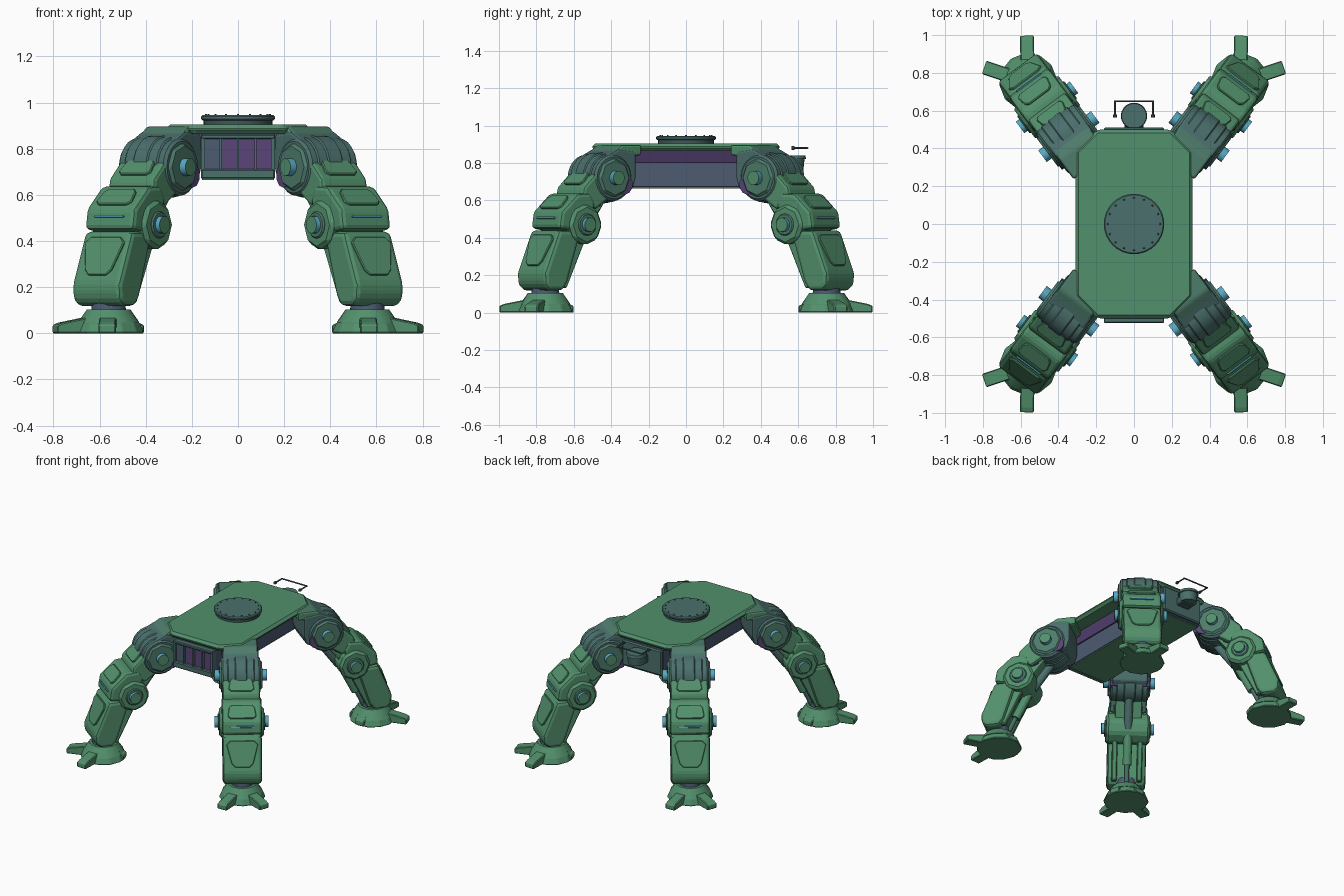
import bpy, bmesh
from math import pi, sin, cos, radians
from mathutils import Matrix, Vector

cube = bpy.data.objects.get("Cube")
if cube:
    bpy.data.objects.remove(cube)


def material(name, rgb):
    m = bpy.data.materials.new(name)
    m.use_nodes = True
    m.diffuse_color = (*rgb, 1)
    m.node_tree.nodes["Principled BSDF"].inputs["Base Color"].default_value = (*rgb, 1)
    return m


GREEN = material("armour green", (0.085, 0.28, 0.15))
MUTED = material("muted green", (0.075, 0.2, 0.145))
TEAL = material("joint teal", (0.07, 0.16, 0.15))
SLATE = material("hull slate", (0.075, 0.105, 0.165))
PURPLE = material("shadow purple", (0.1, 0.06, 0.19))
BLUE = material("pin blue", (0.1, 0.4, 0.55))
DARK = material("dark metal", (0.05, 0.095, 0.1))

I = Matrix.Identity(4)
SIDE = Matrix.Rotation(pi / 2, 4, 'X')  # profile plane becomes x-z, depth along y


def finish(bm, name, mats, matrix, bevel=0, segments=2):
    me = bpy.data.meshes.new(name)
    bm.to_mesh(me)
    bm.free()
    ob = bpy.data.objects.new(name, me)
    bpy.context.collection.objects.link(ob)
    for m in mats:
        me.materials.append(m)
    ob.matrix_world = matrix
    if bevel:
        mod = ob.modifiers.new("soft edges", 'BEVEL')
        mod.width, mod.segments, mod.limit_method = bevel, segments, 'ANGLE'
        mod.angle_limit = radians(25)
    return ob


def prism(name, pts, half, mat, matrix=I, bevel=0, segments=2, top=None):
    """Profile extruded both ways along local z; top recolours faces turned to local +y."""
    bm = bmesh.new()
    low = [bm.verts.new((x, y, -half)) for x, y in pts]
    high = [bm.verts.new((x, y, half)) for x, y in pts]
    bm.faces.new(low)
    bm.faces.new(high)
    for i in range(len(pts)):
        j = (i + 1) % len(pts)
        bm.faces.new((low[i], low[j], high[j], high[i]))
    bmesh.ops.recalc_face_normals(bm, faces=bm.faces)
    if top:
        for f in bm.faces:
            f.material_index = int(f.normal.y > 0.5)
    return finish(bm, name, [mat] + ([top] if top else []), matrix, bevel, segments)


def box(name, lo, hi, mat, matrix=I, bevel=0):
    lo, hi = Vector(lo), Vector(hi)
    c, h = (lo + hi) / 2, (hi - lo) / 2
    pts = [(-h.x, -h.y), (h.x, -h.y), (h.x, h.y), (-h.x, h.y)]
    return prism(name, pts, h.z, mat, matrix @ Matrix.Translation(c), bevel, 1)


def drum(name, r1, r2, half, mat, matrix, sides=24, bevel=0, cap=None):
    bm = bmesh.new()
    bmesh.ops.create_cone(bm, cap_ends=True, segments=sides, radius1=r1, radius2=r2, depth=2 * half)
    if cap:
        for f in bm.faces:
            f.material_index = int(abs(f.normal.z) > 0.9)
    ob = finish(bm, name, [mat] + ([cap] if cap else []), matrix, bevel, 1)
    if sides > 12:
        with bpy.context.temp_override(object=ob, active_object=ob, selected_objects=[ob],
                                       selected_editable_objects=[ob]):
            bpy.ops.object.shade_smooth_by_angle(angle=radians(35))
    return ob


def rod(name, a, b, radius, mat, matrix=I, sides=12):
    a, b = Vector(a), Vector(b)
    turn = (b - a).to_track_quat('Z', 'Y').to_matrix().to_4x4()
    return drum(name, radius, radius, (b - a).length / 2, mat,
                matrix @ Matrix.Translation((a + b) / 2) @ turn, sides)


def octagon(x, y, c):
    return [(x, c - y), (x, y - c), (x - c, y), (c - x, y),
            (-x, y - c), (-x, c - y), (c - x, -y), (x - c, -y)]


# Body: armoured deck, recessed purple band, narrow hull and belly plate
prism("deck", octagon(0.31, 0.5, 0.115), 0.0205, GREEN, Matrix.Translation((0, 0, 0.8845)), 0.017, 1)
band = [(-0.17, 0.80), (0.17, 0.80), (0.20, 0.868), (-0.20, 0.868)]
prism("recessed_band", band, 0.42, PURPLE, SIDE)
box("hull", (-0.16, -0.49, 0.67), (0.16, 0.49, 0.865), SLATE, bevel=0.004)
box("belly_plate", (-0.155, -0.485, 0.664), (0.155, 0.485, 0.672), GREEN)

# Round hatch with rim and bolts
drum("hatch_base", 0.15, 0.15, 0.012, DARK, Matrix.Translation((0, 0, 0.914)), 32)
drum("hatch", 0.16, 0.16, 0.011, TEAL, Matrix.Translation((0, 0, 0.934)), 32, 0.006)
for i in range(16):
    a = 2 * pi * i / 16
    drum("hatch_bolt", 0.005, 0.004, 0.003, DARK,
         Matrix.Translation((0.138 * cos(a), 0.138 * sin(a), 0.947)), 8)

# Front grille: frame, panes and bars
box("grille_sill", (-0.16, -0.525, 0.67), (0.16, -0.48, 0.712), TEAL, bevel=0.006)
box("grille_lintel", (-0.16, -0.525, 0.842), (0.16, -0.48, 0.862), TEAL, bevel=0.005)
for i in range(5):
    x = -0.152 + i * 0.076
    w = 0.008 if i in (0, 4) else 0.004
    box("grille_bar", (x - w, -0.522, 0.705), (x + w, -0.485, 0.85), TEAL)
    if i < 4:
        box("grille_pane", (x, -0.502, 0.705), (x + 0.076, -0.493, 0.85), SLATE if i == 0 else PURPLE)

# Rear panel, sensor drum and carrying handle
box("rear_panel", (-0.16, 0.485, 0.68), (0.16, 0.512, 0.862), TEAL, bevel=0.008)
box("sensor_mount", (-0.05, 0.50, 0.75), (0.05, 0.57, 0.81), DARK, bevel=0.006)
drum("sensor_body", 0.055, 0.062, 0.03, TEAL, Matrix.Translation((0, 0.572, 0.79)), 20)
drum("sensor_lid", 0.07, 0.066, 0.01, TEAL, Matrix.Translation((0, 0.572, 0.83)), 20)
for s in (-1, 1):
    rod("handle_arm", (0.1 * s, 0.57, 0.88), (0.1 * s, 0.652, 0.88), 0.005, DARK, sides=8)
    rod("handle_knob", (0.1 * s, 0.565, 0.88), (0.1 * s, 0.58, 0.88), 0.01, DARK, sides=8)
rod("handle_grip", (-0.105, 0.65, 0.88), (0.105, 0.65, 0.88), 0.005, DARK, sides=8)

# Leg profiles, as distance outward and height
HIP, KNEE, FOOT = (0.577, 0.72), (0.77, 0.47), 0.938
BRACKET = [(0.42, 0.86), (0.54, 0.875), (0.61, 0.84), (0.64, 0.76), (0.61, 0.66), (0.52, 0.625),
           (0.44, 0.66), (0.42, 0.72)]
HIP_CAP = [(0.38, 0.84), (0.38, 0.897), (0.51, 0.897), (0.59, 0.845), (0.56, 0.825)]
THIGH = [(0.58, 0.69), (0.62, 0.755), (0.68, 0.755), (0.77, 0.67), (0.78, 0.62), (0.69, 0.55), (0.60, 0.61)]
THIGH_CORE = [(0.52, 0.70), (0.60, 0.76), (0.82, 0.50), (0.74, 0.42)]
KNEECAP = [(0.70, 0.59), (0.73, 0.64), (0.82, 0.635), (0.925, 0.54), (0.94, 0.45), (0.81, 0.43), (0.71, 0.51)]
SHIN = [(0.80, 0.40), (0.83, 0.44), (0.94, 0.44), (1.035, 0.21), (1.03, 0.15), (1.0, 0.118),
        (0.91, 0.118), (0.88, 0.16)]
SHIN_RAIL = [(0.72, 0.44), (0.80, 0.48), (0.95, 0.14), (0.87, 0.13)]


def panel(name, a, b, top, bottom, mat, leg, thick=0.008, corner=0.018):
    """Raised plate on an outer face running from a (upper) down to b."""
    a, b = Vector((a[0], 0, a[1])), Vector((b[0], 0, b[1]))
    up = (a - b).normalized()
    across = Vector((0, 1, 0))
    frame = Matrix((across, up, across.cross(up))).transposed().to_4x4()
    frame.translation = (a + b) / 2
    h, c = (a - b).length / 2, corner
    pts = [(-bottom + c, -h), (bottom - c, -h), (bottom, c - h), (top, h - c),
           (top - c, h), (c - top, h), (-top, h - c), (-bottom, c - h)]
    prism(name, pts, thick, mat, leg @ frame, 0.004, 1)


def build_leg(name, angle):
    leg = Matrix.Rotation(angle, 4, 'Z')
    side = leg @ SIDE

    def axle(part, at, radius, half, mat, **kw):
        drum(f"{name}_{part}", radius, radius, half, mat, side @ Matrix.Translation((*at, 0)), **kw)

    def block(part, pts, half, mat, bevel=0.016, top=None):
        prism(f"{name}_{part}", pts, half, mat, side, bevel, top=top)

    # Hip
    block("hip_bracket", BRACKET, 0.12, TEAL, 0.012)
    block("hip_cap", HIP_CAP, 0.115, GREEN, 0.012, top=MUTED)
    axle("hip_root", (0.51, 0.685), 0.055, 0.134, PURPLE, sides=10)
    axle("hip_drum", HIP, 0.124, 0.13, TEAL, bevel=0.012)
    axle("hip_band", HIP, 0.131, 0.09, TEAL, bevel=0.006)
    axle("hip_rib", HIP, 0.137, 0.04, TEAL, bevel=0.006)
    axle("hip_disc", HIP, 0.105, 0.142, MUTED, sides=8, bevel=0.012)
    axle("hip_pin", HIP, 0.038, 0.174, BLUE, sides=16, cap=GREEN)
    # Thigh and knee
    block("thigh_core", THIGH_CORE, 0.09, GREEN, 0.008)
    axle("thigh_recess", (0.672, 0.60), 0.04, 0.1, PURPLE, sides=8)
    block("thigh_armour", THIGH, 0.124, GREEN)
    panel(name + "_thigh_panel", (0.692, 0.75), (0.758, 0.685), 0.075, 0.085, GREEN, leg)
    block("kneecap", KNEECAP, 0.132, GREEN, 0.02)
    panel(name + "_kneecap_panel", (0.838, 0.622), (0.91, 0.556), 0.085, 0.095, GREEN, leg)
    panel(name + "_kneecap_slot", (0.932, 0.512), (0.935, 0.502), 0.08, 0.08, BLUE, leg, 0.005, 0.004)
    axle("knee_disc", KNEE, 0.11, 0.148, GREEN, sides=8, bevel=0.016)
    axle("knee_hub", KNEE, 0.06, 0.156, MUTED, sides=12, bevel=0.006)
    axle("knee_pin", KNEE, 0.038, 0.178, BLUE, sides=16, cap=GREEN)
    # Shin with rails and a rear piston
    block("shin", SHIN, 0.13, GREEN, 0.022)
    panel(name + "_shin_panel", (0.952, 0.415), (1.018, 0.25), 0.105, 0.072, GREEN, leg, 0.009, 0.025)
    for s in (-1, 1):
        prism(name + "_shin_rail", SHIN_RAIL, 0.018, GREEN, side @ Matrix.Translation((0, 0, 0.085 * s)), 0.006, 1)
    rod(name + "_piston_sleeve", (0.73, 0, 0.40), (0.82, 0, 0.22), 0.03, GREEN, leg)
    rod(name + "_piston_rod", (0.81, 0, 0.25), (0.89, 0, 0.08), 0.016, TEAL, leg)
    rod(name + "_thigh_piston", (0.57, 0, 0.61), (0.70, 0, 0.43), 0.028, TEAL, leg)
    # Ankle and foot
    at = lambda z: leg @ Matrix.Translation((FOOT, 0, z))
    drum(name + "_ankle", 0.08, 0.07, 0.045, SLATE, at(0.11), 16)
    drum(name + "_foot_collar", 0.135, 0.095, 0.029, GREEN, at(0.075), 16)
    drum(name + "_foot_base", 0.155, 0.135, 0.0235, GREEN, at(0.0235), 12, 0.005)
    # Long front toes and short heel toes
    for degrees, reach in ((35, 0.245), (-35, 0.245), (145, 0.15), (-145, 0.15)):
        toe = at(0) @ Matrix.Rotation(radians(degrees), 4, 'Z')
        pts = [(0.05, 0), (reach, 0), (reach, 0.036), (reach - 0.025, 0.046), (0.12, 0.066), (0.05, 0.066)]
        prism(name + "_toe", pts, 0.037, GREEN, toe @ SIDE, 0.005, 1)


LEAN = radians(53.3)
for leg_name, leg_angle in (("rear_left_leg", LEAN), ("rear_right_leg", pi - LEAN),
                            ("front_right_leg", pi + LEAN), ("front_left_leg", -LEAN)):
    build_leg(leg_name, leg_angle)
